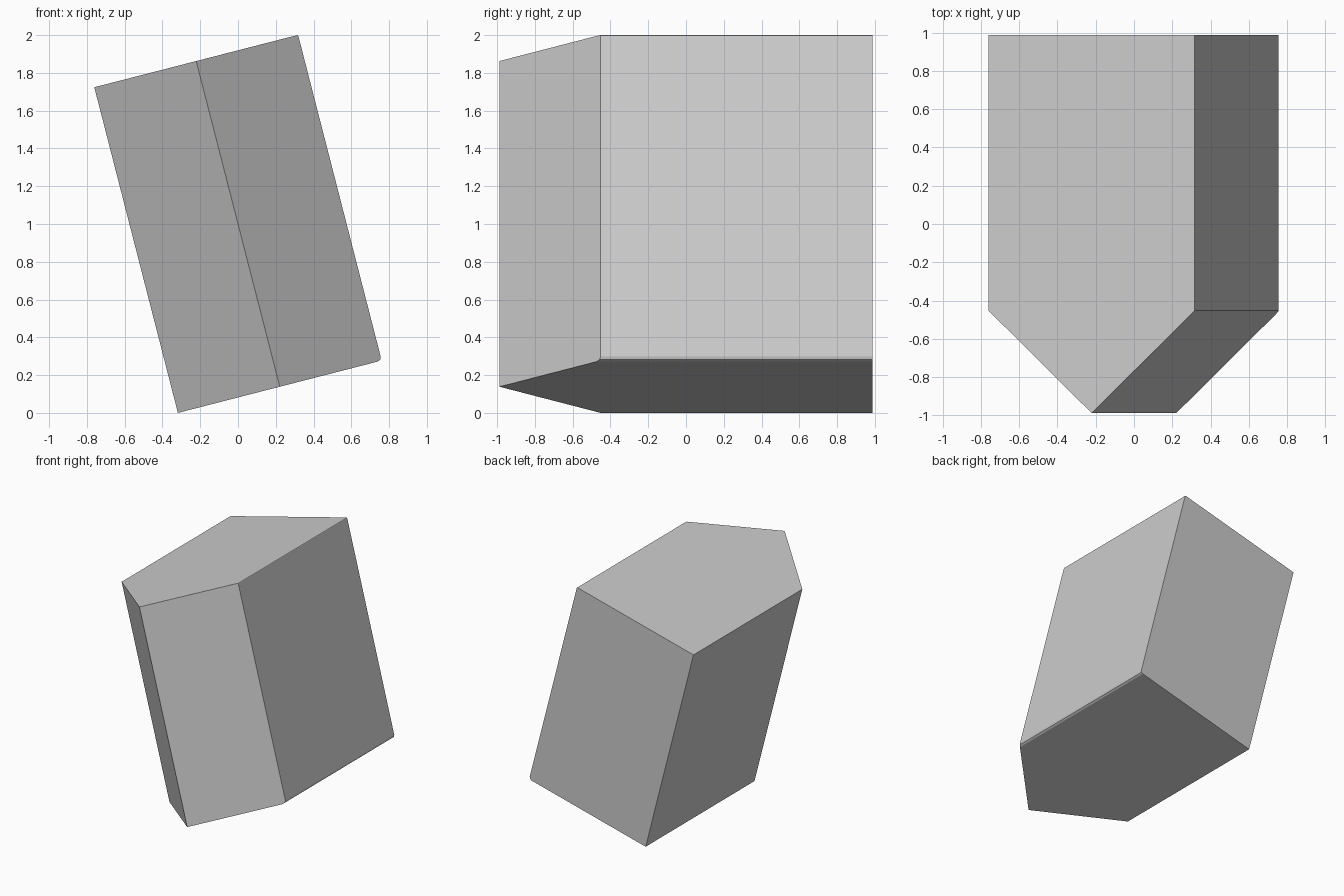
import bpy, bmesh, math
from mathutils import Matrix

if "Cube" in bpy.data.objects:
    bpy.data.objects.remove(bpy.data.objects["Cube"])

W, H = 0.557, 0.89          # half width and half height before tilting
TILT = math.radians(-14.4)

# Five-sided footprint with the point at the front
footprint = [(-W, 0.988), (-W, -0.452), (0, -0.988), (W, -0.452), (W, 0.988)]

bm = bmesh.new()
base = bm.faces.new([bm.verts.new((x, y, -H)) for x, y in footprint])
top = bmesh.ops.extrude_face_region(bm, geom=[base])
bmesh.ops.translate(bm, vec=(0, 0, 2 * H),
                    verts=[v for v in top["geom"] if isinstance(v, bmesh.types.BMVert)])
bmesh.ops.recalc_face_normals(bm, faces=bm.faces)


# Softened long edges on the right side: wider below, hairline above
def soften(z, width):
    edges = [e for e in bm.edges
             if all(v.co.x > W - 0.001 and abs(v.co.z - z) < 0.001 for v in e.verts)]
    bmesh.ops.bevel(bm, geom=edges, offset=width, segments=2, profile=0.5, affect='EDGES')


soften(-H, 0.022)
soften(H, 0.006)

# Lean the whole prism to the left and stand it on the ground
bmesh.ops.transform(bm, matrix=Matrix.Rotation(TILT, 4, 'Y'), verts=bm.verts)
low = min(v.co.z for v in bm.verts)
bmesh.ops.translate(bm, vec=(0, 0, -low), verts=bm.verts)

mesh = bpy.data.meshes.new("tilted_prism")
bm.to_mesh(mesh)
bm.free()
obj = bpy.data.objects.new("tilted_prism", mesh)
bpy.context.collection.objects.link(obj)
